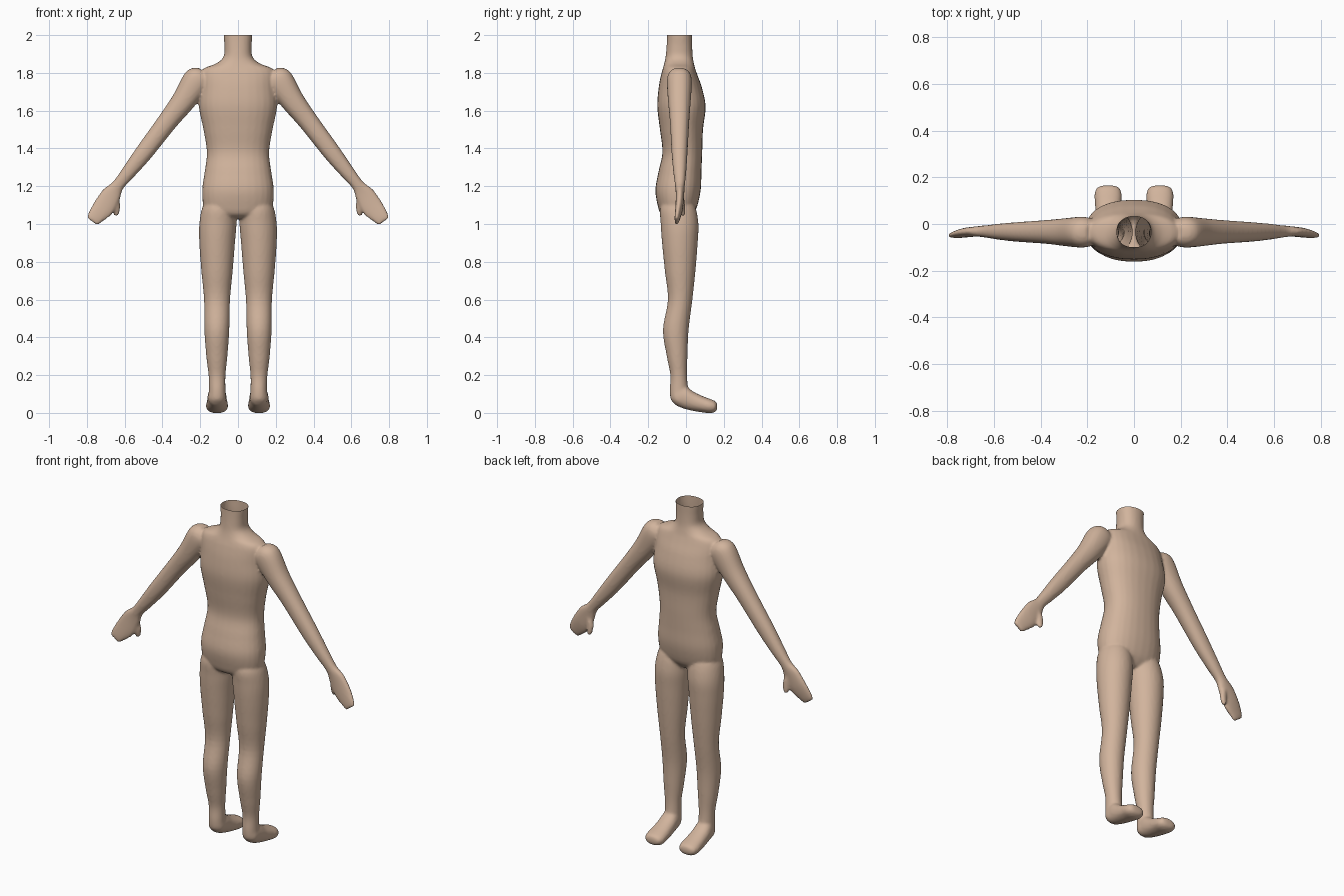
import bpy, bmesh, math
from mathutils import Vector

if "Cube" in bpy.data.objects:
    bpy.data.objects.remove(bpy.data.objects["Cube"])

SEG = 28   # sides of each cross-section
SUB = 5    # interpolated rings between key sections

skin = bpy.data.materials.new("tan skin")
skin.diffuse_color = (0.64, 0.455, 0.335, 1)
skin.use_nodes = True
skin.node_tree.nodes["Principled BSDF"].inputs["Base Color"].default_value = skin.diffuse_color
bm = bmesh.new()


def catmull(p0, p1, p2, p3, t):
    return [0.5 * (2 * b + (c - a) * t + (2 * a - 5 * b + 4 * c - d) * t * t
                   + (3 * b - a - 3 * c + d) * t ** 3)
            for a, b, c, d in zip(p0, p1, p2, p3)]


def loft(keys, power=2.0):
    """Skin through key sections: (centre xyz, u axis xyz, v axis xyz)."""
    n, path = len(keys), []
    for i in range(n - 1):
        q = [keys[max(0, min(n - 1, i + k))] for k in (-1, 0, 1, 2)]
        path += [catmull(*q, j / SUB) for j in range(SUB)]
    path.append(keys[-1])
    rings = []
    for s in path:
        c, u, v = Vector(s[:3]), Vector(s[3:6]), Vector(s[6:9])
        ring = []
        for k in range(SEG):
            a = 2 * math.pi * k / SEG
            ca, sa = math.cos(a), math.sin(a)
            ring.append(bm.verts.new(c + u * math.copysign(abs(ca) ** (2 / power), ca)
                                     + v * math.copysign(abs(sa) ** (2 / power), sa)))
        rings.append(ring)
    for r0, r1 in zip(rings, rings[1:]):
        for k in range(SEG):
            m = (k + 1) % SEG
            bm.faces.new((r0[k], r0[m], r1[m], r1[k]))
    bm.faces.new(rings[0])
    bm.faces.new(rings[-1])


def upright(z, x0, x1, y0, y1):
    """Horizontal section spanning x0..x1 and y0..y1."""
    return ((x0 + x1) / 2, (y0 + y1) / 2, z, (x1 - x0) / 2, 0, 0, 0, (y1 - y0) / 2, 0)


def limb(x, y, z, r, depth, side, dx=0.57, dz=-0.82):
    """Section square to a slanted arm direction."""
    return (side * x, y, z, -side * dz * r, 0, dx * r, 0, depth, 0)


# Torso and neck: height, half width, back, front
torso = [(1.03, .07, -.10, .015), (1.05, .15, -.132, .035), (1.09, .182, -.148, .058),
         (1.18, .19, -.162, .078), (1.28, .176, -.145, .082), (1.38, .165, -.125, .086),
         (1.5, .183, -.138, .09), (1.62, .207, -.152, .104), (1.72, .20, -.145, .085),
         (1.79, .198, -.132, .06), (1.825, .178, -.122, .048), (1.85, .115, -.115, .042),
         (1.885, .077, -.108, .036), (1.94, .072, -.103, .033), (2.0, .076, -.10, .033),
         (2.06, .078, -.10, .033)]
loft([upright(z, -w, w, b, f) for z, w, b, f in torso], 2.25)

for side in (-1, 1):
    # Leg: height, inner, outer, back, front
    leg = [(1.14, .05, .15, -.09, .02), (1.09, .012, .188, -.135, .05),
           (1.0, .008, .205, -.134, .066), (.9, .016, .205, -.127, .062),
           (.75, .028, .194, -.112, .05), (.6, .042, .18, -.096, .034),
           (.44, .046, .178, -.122, .014), (.3, .056, .168, -.102, .008),
           (.2, .066, .156, -.083, .006), (.12, .066, .154, -.086, .012),
           (.07, .064, .158, -.08, .02), (.045, .075, .147, -.055, .01)]
    loft([upright(z, *sorted((side * i, side * o)), b, f) for z, i, o, b, f in leg])

    # Foot: distance forward, half width, bottom, top
    foot = [(-.075, .025, .07, .11), (-.055, .043, .042, .13), (-.01, .049, .022, .145),
            (.04, .053, .010, .112), (.09, .057, .002, .088), (.13, .058, -.002, .073),
            (.155, .048, .006, .062), (.165, .026, .02, .048)]
    loft([(side * .111, y, (b + t) / 2, w, 0, 0, 0, 0, (t - b) / 2)
          for y, w, b, t in foot], 2.2)

    # Arm and flat hand: x, y, z, radius, half depth
    arm = [(.185, -.035, 1.81, .03, .035), (.198, -.035, 1.788, .062, .058),
           (.225, -.035, 1.75, .074, .066), (.29, -.035, 1.65, .063, .06),
           (.375, -.034, 1.54, .053, .051), (.5, -.034, 1.375, .047, .042),
           (.58, -.033, 1.273, .038, .034), (.635, -.032, 1.205, .033, .026),
           (.67, -.032, 1.155, .052, .022), (.71, -.036, 1.09, .058, .02),
           (.753, -.045, 1.038, .045, .015), (.773, -.05, 1.014, .034, .01)]
    loft([limb(x, y, z, r, d, side) for x, y, z, r, d in arm], 2.2)

    # Thumb
    thumb = [(.66, -.03, 1.17, .02, .016), (.644, -.022, 1.11, .02, .016),
             (.643, -.018, 1.065, .017, .014), (.646, -.016, 1.042, .01, .009)]
    loft([limb(x, y, z, r, d, side, 0, -1) for x, y, z, r, d in thumb])

bmesh.ops.recalc_face_normals(bm, faces=bm.faces)
mesh = bpy.data.meshes.new("body")
bm.to_mesh(mesh)
bm.free()
body = bpy.data.objects.new("body", mesh)
bpy.context.collection.objects.link(body)
bpy.context.view_layer.objects.active = body
body.select_set(True)

# Fuse the parts into one continuous skin and soften the joins
remesh = body.modifiers.new("fuse", "REMESH")
remesh.mode = "VOXEL"
remesh.voxel_size = 0.008
smooth = body.modifiers.new("soften", "SMOOTH")
smooth.factor = 0.5
smooth.iterations = 5
for name in ("fuse", "soften"):
    bpy.ops.object.modifier_apply(modifier=name)

# Cut the neck open at the top
bm = bmesh.new()
bm.from_mesh(body.data)
bmesh.ops.bisect_plane(bm, geom=bm.verts[:] + bm.edges[:] + bm.faces[:],
                       plane_co=(0, 0, 2), plane_no=(0, 0, 1), clear_outer=True)
bm.to_mesh(body.data)
bm.free()
body.data.materials.clear()
body.data.materials.append(skin)
bpy.ops.object.shade_smooth()
